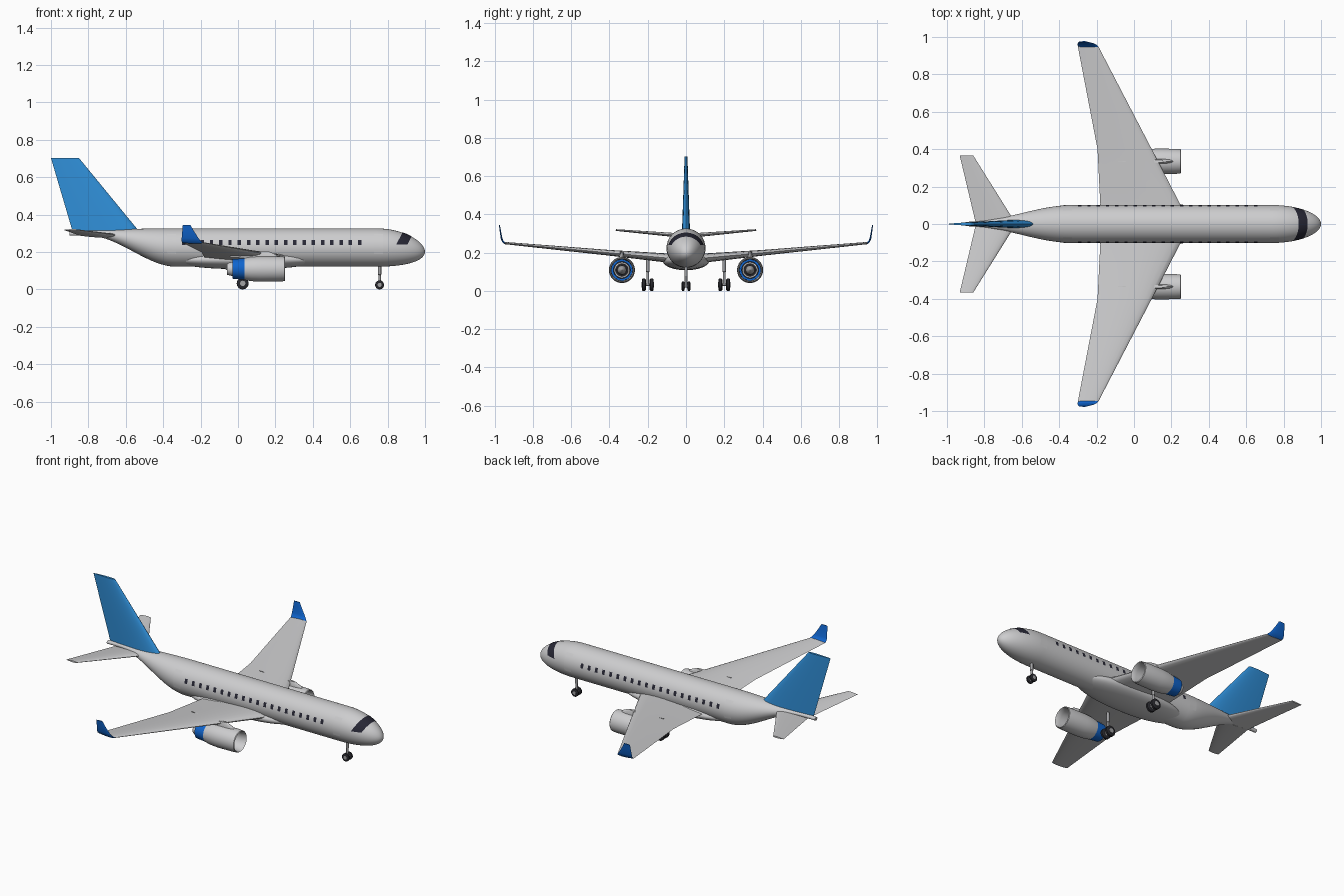
import bpy, bmesh, math
from mathutils import Vector as V

if "Cube" in bpy.data.objects:
    bpy.data.objects.remove(bpy.data.objects["Cube"])


def material(name, *rgb):
    m = bpy.data.materials.new(name)
    m.diffuse_color = (*rgb, 1)
    m.use_nodes = True
    m.node_tree.nodes["Principled BSDF"].inputs["Base Color"].default_value = m.diffuse_color
    return m


BODY = material("light_grey_paint", 0.61, 0.61, 0.62)
FIN = material("sky_blue", 0.03, 0.28, 0.70)
BLUE = material("deep_blue", 0.005, 0.13, 0.62)
GLASS = material("dark_glass", 0.02, 0.02, 0.035)
TYRE = material("tyre_black", 0.02, 0.02, 0.025)
METAL = material("metal_grey", 0.36, 0.36, 0.37)


def build(name, verts, faces, mat, closed=True, angle=40):
    bm = bmesh.new()
    vs = [bm.verts.new(v) for v in verts]
    for f in faces:
        bm.faces.new([vs[i] for i in f])
    if closed:
        bmesh.ops.recalc_face_normals(bm, faces=bm.faces[:])
    me = bpy.data.meshes.new(name)
    bm.to_mesh(me)
    bm.free()
    ob = bpy.data.objects.new(name, me)
    bpy.context.collection.objects.link(ob)
    me.materials.append(mat)
    bpy.context.view_layer.objects.active = ob
    ob.select_set(True)
    bpy.ops.object.shade_smooth_by_angle(angle=math.radians(angle))
    ob.select_set(False)
    return ob


def loft(name, rings, mat, ring_closed=False):
    """Skin closed rings; cap the ends, or join last ring to first."""
    n, m = len(rings[0]), len(rings)
    verts = [p for r in rings for p in r]
    faces = []
    for i in range(m if ring_closed else m - 1):
        a, b = i * n, (i + 1) % m * n
        faces += [(a + j, a + (j + 1) % n, b + (j + 1) % n, b + j) for j in range(n)]
    if not ring_closed:
        faces += [tuple(range(n)), tuple(range((m - 1) * n, m * n))]
    return build(name, verts, faces, mat)


def revolve(name, profile, centre, mat, axis="x", tube=False, n=36):
    rings = []
    for h, r in profile:
        ring = []
        for k in range(n):
            c, s = r * math.cos(math.tau * k / n), r * math.sin(math.tau * k / n)
            p = {"x": (h, c, s), "y": (c, h, s), "z": (c, s, h)}[axis]
            ring.append(V(centre) + V(p))
        rings.append(ring)
    return loft(name, rings, mat, tube)


def smooth(t):
    t = max(0.0, min(1.0, t))
    return t * t * (3 - 2 * t)


# Fuselage surface: constant barrel, rounded nose, upswept tail
def hull(x, a, off=0.0):
    top, bot, hw = 0.326, 0.121, 0.101
    if x > 0.74:
        t = min(1, (x - 0.74) / 0.26)
        s = max(0.012, (1 - t * t) ** 0.52)
        zc = 0.2235 - 0.022 * t * t
        top, bot, hw = zc + 0.1025 * s, zc - 0.1025 * s, 0.101 * s
    elif x < -0.33:
        t = (-0.33 - x) / 0.57
        top = 0.326 - 0.018 * t * t
        bot = 0.121 + 0.166 * smooth(t / 0.82)
        hw = 0.101 - 0.089 * smooth(t / 0.97)
    hh = (top - bot) / 2
    return V((x, (hw + off) * math.cos(a), (top + bot) / 2 + (hh + off) * math.sin(a)))


xs = [-0.90 + 0.57 * i / 24 for i in range(25)] + [-0.1, 0.2, 0.5]
xs += [0.74 + 0.26 * math.sin(math.pi / 2 * i / 20) for i in range(21)]
loft("fuselage", [[hull(x, math.tau * k / 56) for k in range(56)] for x in xs], BODY)


# Thin panel following the fuselage; fn(u, v) returns (x, angle)
def patch(name, fn, nu, nv, mat, off):
    verts = [hull(*fn(i / nu, j / nv), off) for i in range(nu + 1) for j in range(nv + 1)]
    faces = []
    for i in range(nu):
        for j in range(nv):
            a = i * (nv + 1) + j
            f = (a, a + 1, a + nv + 2, a + nv + 1)
            p, q, r = (verts[k] for k in f[:3])
            outward = V((0, p.y, p.z - 0.22))
            faces.append(f if (q - p).cross(r - p).dot(outward) > 0 else f[::-1])
    build(name, verts, faces, mat, closed=False)


def side_angle(z, s):
    a = math.asin((z - 0.2235) / 0.1025)
    return a if s > 0 else math.pi - a


def side_panel(name, x, z, w, h, s, mat, off):
    patch(name, lambda u, v: (x + w * (u - 0.5), side_angle(z + h * (v - 0.5), s)),
          1, 6, mat, off)


# Cabin windows and doors
for s, side in ((-1, "right"), (1, "left")):
    for i in range(20):
        side_panel(f"{side}_window_{i}", -0.29 + 0.0495 * i, 0.25, 0.018, 0.027, s, GLASS, 0.0015)
    for x, part in ((-0.355, "rear"), (0.75, "front")):
        side_panel(f"{side}_{part}_door", x, 0.243, 0.048, 0.105, s, BODY, 0.0012)


# Cockpit windscreen wraps over the nose with slanted edges
def windscreen(u, v):
    x, a = 0.846 + 0.06 * u, 0.0
    base = x
    for _ in range(12):
        zc = (hull(x, 0).z)
        hh = hull(x, math.pi / 2).z - zc
        low = math.asin(min(0.9, (0.24 - zc) / hh))
        a = low + (math.pi - 2 * low) * v
        x = base + 0.55 * (hull(x, a).z - 0.24)
    return x, a


patch("windscreen", windscreen, 8, 28, GLASS, 0.002)

# Belly fairing
rings = []
for i in range(25):
    t = -math.cos(math.pi * i / 24)
    s = max(0.02, (1 - abs(t) ** 2.4) ** 0.6)
    rings.append([V((0.04 + 0.40 * t, 0.122 * s * math.cos(k * math.tau / 36),
                     0.158 + 0.05 * s * math.sin(k * math.tau / 36))) for k in range(36)])
loft("belly_fairing", rings, BODY)


# Airfoil section from leading edge to trailing edge
def foil(le, te, up, thick, n=12):
    le, te, up = V(le), V(te), V(up).normalized()
    pts = []
    for k in range(2 * n):
        c = 0.5 + 0.5 * math.cos(math.pi * k / n)
        y = 5 * (0.2969 * c ** 0.5 - 0.126 * c - 0.3516 * c ** 2 + 0.2843 * c ** 3 - 0.1036 * c ** 4)
        y = max(y, 0.03)
        if k in (0, n):
            y = 0
        pts.append(le.lerp(te, c) + up * (thick * y * (1 if k < n else -1)))
    return pts


def span(name, rows, s, mat):
    """Rows: leading x, trailing x, y, z, thickness, outward tilt in degrees."""
    rings = []
    for lx, tx, y, z, th, tilt in rows:
        a = math.radians(tilt)
        rings.append(foil((lx, s * y, z), (tx, s * y, z),
                          (0, -s * math.sin(a), math.cos(a)), th))
    loft(name, rings, mat)


# Vertical fin
loft("tail_fin", [foil((-0.535 - 0.315 * t, 0, 0.318 + 0.384 * t),
                       (-0.885 - 0.115 * t, 0, 0.312 + 0.39 * t),
                       (0, 1, 0), 0.042 - 0.027 * t) for t in (0, 0.25, 0.5, 0.75, 1)], FIN)

for s, side in ((-1, "right"), (1, "left")):
    # Wing, blended winglet and tailplane
    span(f"{side}_wing", [(0.30, -0.178, 0.0, 0.165, 0.052, 5),
                          (0.25, -0.18, 0.1, 0.172, 0.048, 5),
                          (0.095, -0.195, 0.40, 0.199, 0.030, 5),
                          (-0.19, -0.30, 0.948, 0.25, 0.012, 8)], s, BODY)
    span(f"{side}_winglet", [(-0.19, -0.30, 0.948, 0.25, 0.012, 15),
                             (-0.20, -0.301, 0.958, 0.259, 0.010, 45),
                             (-0.212, -0.301, 0.964, 0.275, 0.009, 70),
                             (-0.235, -0.298, 0.970, 0.31, 0.007, 80),
                             (-0.255, -0.295, 0.975, 0.345, 0.005, 82)], s, BLUE)
    span(f"{side}_tailplane", [(-0.63, -0.845, 0.0, 0.287, 0.024, 5),
                               (-0.86, -0.932, 0.367, 0.318, 0.009, 5)], s, BODY)

    # Engine: hollow cowl, rear sleeve, core, fan and spinner
    c = (0, s * 0.335, 0.109)
    revolve(f"{side}_engine_cowl", [(0.252, 0.061), (0.248, 0.065), (0.22, 0.067), (0.12, 0.068),
                                    (0.07, 0.065), (0.034, 0.059), (0.034, 0.053), (0.12, 0.055),
                                    (0.22, 0.055), (0.246, 0.058)], c, BODY, tube=True)
    revolve(f"{side}_engine_sleeve", [(0.13, 0.0545), (0.034, 0.0575), (-0.03, 0.052), (-0.03, 0.048),
                                      (0.03, 0.046), (0.13, 0.044)], c, BLUE, tube=True)
    revolve(f"{side}_engine_core", [(0.14, 0.033), (0.14, 0.041), (0.02, 0.043), (-0.03, 0.038),
                                    (-0.058, 0.031), (-0.058, 0.027), (0.02, 0.031)],
            c, BODY, tube=True)
    revolve(f"{side}_engine_fan", [(0.10, 0.046), (0.104, 0.046)], c, TYRE)
    revolve(f"{side}_engine_spinner", [(0.10, 0.025), (0.13, 0.023), (0.155, 0.014), (0.166, 0.001)],
            c, METAL)
    revolve(f"{side}_exhaust_cone", [(0.10, 0.022), (-0.03, 0.016), (-0.068, 0.003)], c, METAL)

    # Pylon
    loft(f"{side}_pylon", [foil((0.215 - d, s * 0.335, z), (-0.04 - d, s * 0.335, z + 0.005),
                                (0, 1, 0), w)
                           for d, z, w in ((0, 0.165, 0.026), (0.01, 0.185, 0.024),
                                           (0.05, 0.203, 0.018))], BODY)


# Landing gear: strut, axle and paired wheels
def gear(name, x, y, r, gap, w, top):
    revolve(f"{name}_strut", [(r, 0.007), (top * 0.55, 0.007), (top * 0.56, 0.009), (top, 0.009)],
            (x, y, 0), METAL, axis="z", n=16)
    revolve(f"{name}_axle", [(-gap, 0.006), (gap, 0.006)], (x, y, r), METAL, axis="y", n=16)
    for d in (-1, 1):
        h, k = w / 2, r * 0.8
        revolve(f"{name}_wheel", [(-h, k * 0.6), (-h, k), (-h * 0.6, r), (h * 0.6, r), (h, k),
                                  (h, k * 0.6)], (x, y + d * gap, r), TYRE, axis="y", n=28)
        revolve(f"{name}_hub", [(-h - 0.001, r * 0.45), (h + 0.001, r * 0.45)],
                (x, y + d * gap, r), METAL, axis="y", n=20)


gear("nose_gear", 0.757, 0, 0.024, 0.015, 0.015, 0.14)
gear("right_main_gear", 0.025, -0.2, 0.032, 0.0205, 0.021, 0.18)
gear("left_main_gear", 0.025, 0.2, 0.032, 0.0205, 0.021, 0.18)
